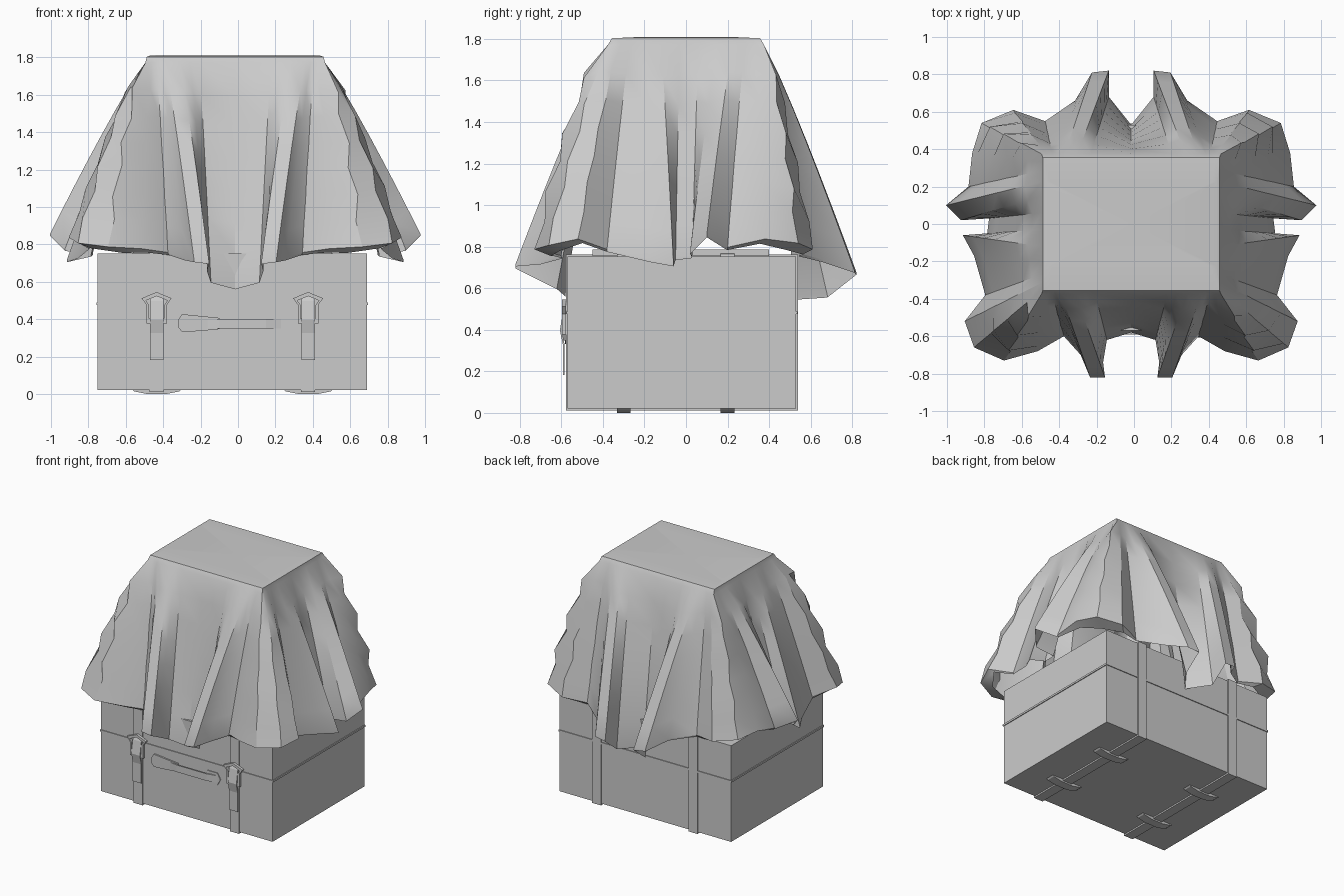
import bpy, bmesh, math, random
from mathutils import Vector

if "Cube" in bpy.data.objects:
    bpy.data.objects.remove(bpy.data.objects["Cube"])
random.seed(4)


def finish(name, verts, faces, smooth=None):
    me = bpy.data.meshes.new(name)
    me.from_pydata(verts, [], faces)
    bm = bmesh.new()
    bm.from_mesh(me)
    bmesh.ops.recalc_face_normals(bm, faces=bm.faces)
    bm.to_mesh(me)
    bm.free()
    ob = bpy.data.objects.new(name, me)
    bpy.context.collection.objects.link(ob)
    if smooth:
        bpy.ops.object.select_all(action='DESELECT')
        bpy.context.view_layer.objects.active = ob
        ob.select_set(True)
        bpy.ops.object.shade_smooth_by_angle(angle=math.radians(smooth))
    return ob


def prism(name, profile, a, b, to3d):
    """Extrude a 2D profile from a to b; to3d maps (p, q, depth) to space."""
    n = len(profile)
    verts = [to3d(p, q, d) for d in (a, b) for p, q in profile]
    faces = [tuple(range(n)), tuple(range(n, 2 * n))]
    faces += [(i, (i + 1) % n, n + (i + 1) % n, n + i) for i in range(n)]
    return finish(name, verts, faces)


def box(name, lo, hi):
    prof = [(lo[0], lo[1]), (hi[0], lo[1]), (hi[0], hi[1]), (lo[0], hi[1])]
    return prism(name, prof, lo[2], hi[2], lambda p, q, d: (p, q, d))


def frame(name, outer, scale, y0, y1):
    """Flat ring facing the front, outlined by an xz polygon."""
    n = len(outer)
    c = sum((Vector(p) for p in outer), Vector((0, 0))) / n
    inner = [c + (Vector(p) - c) * scale for p in outer]
    verts = [(p[0], y, p[1]) for y in (y0, y1) for ring in (outer, inner) for p in ring]
    faces = []
    order = (0, n, 3 * n, 2 * n)
    for a, b in zip(order, order[1:] + order[:1]):
        faces += [(a + i, a + (i + 1) % n, b + (i + 1) % n, b + i) for i in range(n)]
    return finish(name, verts, faces)


front = lambda p, q, d: (p, d, q)
side = lambda p, q, d: (d, p, q)

# Trunk body, lid and the rim between them
box("trunk_body", (-.75, -.57, .025), (.69, .53, .481))
box("trunk_lid", (-.75, -.57, .489), (.69, .53, .755))
box("trunk_rim", (-.756, -.576, .478), (.696, .536, .492))

# Straps running right round the trunk, with buckles and sliding loops
for sx in (-.435, .375):
    outer = [(-.578, .014), (.538, .014), (.538, .766), (-.578, .766)]
    inner = [(-.569, .026), (.529, .026), (.529, .754), (-.569, .754)]
    verts = [(sx + d, p, q) for d in (-.038, .038) for ring in (outer, inner) for p, q in ring]
    faces = []
    order = (0, 4, 12, 8)
    for a, b in zip(order, order[1:] + order[:1]):
        faces += [(a + i, a + (i + 1) % 4, b + (i + 1) % 4, b + i) for i in range(4)]
    finish("strap", verts, faces)
    prism("strap_tail", [(-.578, .53), (-.59, .5), (-.607, .40), (-.592, .33), (-.592, .185),
                         (-.584, .185), (-.584, .33), (-.597, .40), (-.58, .49)],
          sx - .036, sx + .036, side)
    frame("buckle", [(sx - .055, .38), (sx + .055, .38), (sx + .055, .48), (sx + .08, .515),
                     (sx, .548), (sx - .08, .515), (sx - .055, .48)], .72, -.597, -.578)
    # Low arched guides over the strap, under and on top of the trunk
    for y in (-.30, .20):
        for z, s in ((.025, -1), (.755, 1)):
            arch = [(sx - .13, z), (sx - .12, z + s * .008), (sx - .05, z + s * .022),
                    (sx + .05, z + s * .022), (sx + .12, z + s * .008), (sx + .13, z)]
            prism("strap_guide", arch, y - .033, y + .033, front)

# Carrying handle: pointed tab, grip and end plate
prism("handle_tab", [(-.32, .36), (-.30, .335), (-.20, .34), (-.10, .35), (-.10, .41),
                     (-.20, .42), (-.30, .43), (-.32, .40)], -.582, -.569, front)
prism("handle_grip", [(-.20, -.576), (-.10, -.592), (.15, -.592), (.23, -.576),
                      (.22, -.57), (.14, -.584), (-.09, -.584), (-.19, -.57)],
      .352, .405, lambda p, q, d: (p, q, d))
prism("handle_plate", [(.14, .335), (.23, .335), (.255, .38), (.23, .425), (.14, .425)],
      -.576, -.569, front)

# Base plate of the covered load standing on the lid
box("covered_base", (-.48, -.45, .757), (.46, .40, .79))

# Cloth: right half of the hem as (x, y, z, position along the top edge)
# Top position: 0-1 front edge, 1-2 right edge, 2-3 back edge
HEM = [
    (0, -.58, .575, 0), (.13, -.62, .61, .40), (.15, -.74, .67, .5), (.14, -.82, .71, .62),
    (.22, -.82, .72, .78), (.27, -.70, .73, .84), (.36, -.60, .76, .88), (.50, -.68, .78, .93),
    (.68, -.73, .79, 1), (.84, -.66, .81, 1.03), (.89, -.52, .84, 1.08), (.78, -.38, .79, 1.14),
    (.84, -.17, .74, 1.24), (.90, -.06, .72, 1.34), (.77, -.05, .75, 1.46), (.76, .03, .76, 1.58),
    (.91, .02, .78, 1.7), (.99, .10, .86, 1.8), (.87, .20, .80, 1.88), (.85, .38, .84, 1.94),
    (.80, .54, .82, 2), (.63, .61, .79, 2.05), (.46, .55, .77, 2.12), (.30, .66, .74, 2.17),
    (.21, .81, .69, 2.26), (.12, .82, .68, 2.4), (.12, .68, .57, 2.55), (0, .53, .56, 3)]
W, D = .48, .375


def top_point(u):
    if u <= 1:
        p = (W * u, -D)
    elif u <= 2:
        p = (W, -D + 2 * D * (u - 1))
    else:
        p = (W * (3 - u), D)
    return Vector((p[0], p[1], 1.775))


spokes = [(h, 1) for h in HEM] + [(h, -1) for h in HEM[-2:0:-1]]
N, RINGS = len(spokes), 8
rings = [[] for _ in range(RINGS + 3)]
for i, ((x, y, z, u), s) in enumerate(spokes):
    top, hem = top_point(u), Vector((x, y, z))
    corner = max(0, 1 - min(abs(u - 1), abs(u - 2)) / .13)
    out = Vector((hem.x, hem.y, 0)).normalized()
    off = Vector((-.015, 0, 0))
    pts = [Vector((top.x * .95, top.y * .60, 1.812)), Vector((top.x * .985, top.y * .95, 1.806))]
    for k in range(RINGS):
        t = k / (RINGS - 1)
        f = t ** (.9 - .25 * corner)
        p = Vector((top.x + (hem.x - top.x) * f, top.y + (hem.y - top.y) * f,
                    top.z + (hem.z - top.z) * t))
        if 0 < k < RINGS - 1:      # crumpled diamonds at the corners
            p += out * corner * (.022 if (i + k) % 2 else -.022)
            p.z += random.uniform(-.02, .02) * corner
        pts.append(p)
    # Hem tucks inwards at the corners
    pts.append(hem - out * .11 * corner - Vector((0, 0, .012 + .02 * corner)))
    for ring, p in zip(rings, pts):
        ring.append(Vector((p.x * s, p.y, p.z)) + off)

verts = [tuple(v) for ring in rings for v in ring] + [(-.015, 0, 1.8)]
faces = [(r * N + i, r * N + (i + 1) % N, (r + 1) * N + (i + 1) % N, (r + 1) * N + i)
         for r in range(len(rings) - 1) for i in range(N)]
faces += [(i, (i + 1) % N, len(verts) - 1) for i in range(N)]
finish("draped_cloth", verts, faces, smooth=28)

# Settle the whole model on the ground and centre
bpy.context.view_layer.update()
obs = [o for o in bpy.context.scene.objects if o.type == 'MESH']
low = min((o.matrix_world @ v.co).z for o in obs for v in o.data.vertices)
for o in obs:
    o.location.z -= low
